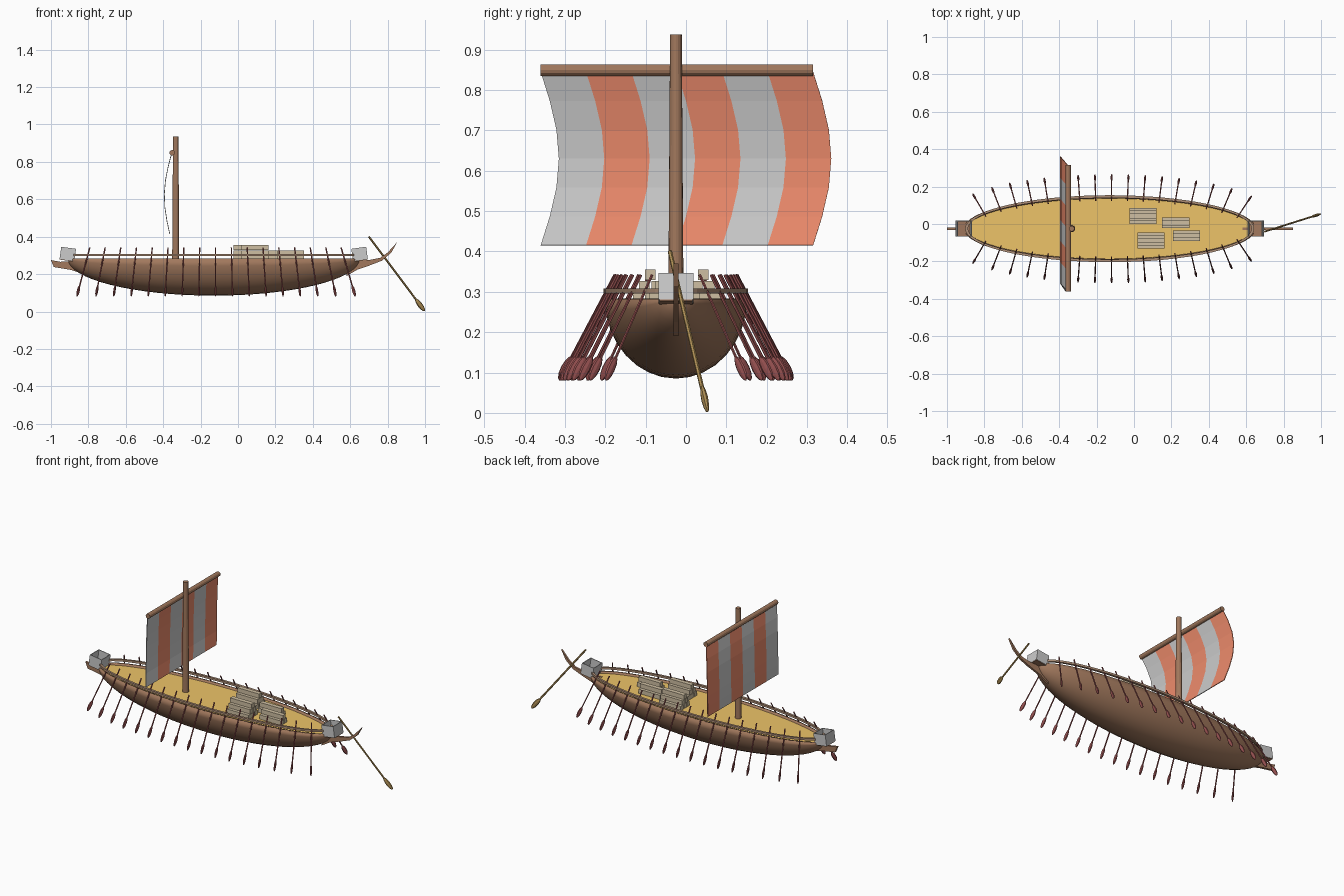
import bpy, bmesh, math
from mathutils import Vector, Matrix

if "Cube" in bpy.data.objects:
    bpy.data.objects.remove(bpy.data.objects["Cube"])

CX, CY, ZT = -0.13, -0.025, 0.282      # hull centre and rim height
A, B, D = 0.78, 0.176, 0.197           # hull half length, half beam, depth


def mat(name, r, g, b):
    m = bpy.data.materials.new(name)
    m.diffuse_color = (r, g, b, 1)
    m.use_nodes = True
    m.node_tree.nodes["Principled BSDF"].inputs["Base Color"].default_value = m.diffuse_color
    return m


WOOD = mat("dark_wood", 0.36, 0.19, 0.11)
RAIL = mat("rail_wood", 0.42, 0.27, 0.18)
DECK = mat("deck_wood", 0.85, 0.55, 0.14)
OAR = mat("oar_red", 0.30, 0.08, 0.08)
STEER = mat("steering_wood", 0.42, 0.27, 0.09)
TAN = mat("cargo_wood", 0.62, 0.52, 0.36)
RED = mat("sail_red", 0.85, 0.26, 0.15)
GREY = mat("sail_grey", 0.8, 0.8, 0.8)


def finish(bm, name, *mats, smooth=False):
    bmesh.ops.recalc_face_normals(bm, faces=bm.faces)
    me = bpy.data.meshes.new(name)
    bm.to_mesh(me)
    bm.free()
    for m in mats:
        me.materials.append(m)
    for p in me.polygons:
        p.use_smooth = smooth
    ob = bpy.data.objects.new(name, me)
    bpy.context.collection.objects.link(ob)
    return ob


def solidify(ob, t, offset):
    mod = ob.modifiers.new("thickness", "SOLIDIFY")
    mod.thickness, mod.offset = t, offset


def rod(bm, p, q, r1, r2, n=12):
    p, q = Vector(p), Vector(q)
    m = Matrix.Translation((p + q) / 2) @ (q - p).to_track_quat('Z', 'Y').to_matrix().to_4x4()
    bmesh.ops.create_cone(bm, cap_ends=True, segments=n, radius1=r1, radius2=r2,
                          depth=(q - p).length, matrix=m)


def box(bm, c, s, rot=Matrix.Identity(4)):
    bmesh.ops.create_cube(bm, size=1, matrix=Matrix.Translation(c) @ rot @ Matrix.Diagonal((*s, 1)))


def oar(bm, p, q, r, length, wide, thin):
    # shaft with a flattened leaf blade at the end q
    p, q = Vector(p), Vector(q)
    d = (q - p).normalized()
    rod(bm, p, q - d * length * 0.5, r, r, 6)
    m = Matrix.Translation(q - d * length / 2) @ d.to_track_quat('Z', 'Y').to_matrix().to_4x4()
    bmesh.ops.create_uvsphere(bm, u_segments=8, v_segments=6, radius=1,
                              matrix=m @ Matrix.Diagonal((thin, wide, length / 2, 1)))


def fin(name, pts, width):
    # side profile in x-z, extruded across the ship
    bm = bmesh.new()
    f = bm.faces.new([bm.verts.new((x, CY - width / 2, z)) for x, z in pts])
    ext = bmesh.ops.extrude_face_region(bm, geom=[f])
    bmesh.ops.translate(bm, vec=(0, width, 0),
                        verts=[v for v in ext["geom"] if isinstance(v, bmesh.types.BMVert)])
    return finish(bm, name, WOOD)


# hull: lower half of a long ellipsoid, hollow
bm = bmesh.new()
m = Matrix.Translation((CX, CY, ZT)) @ Matrix.Diagonal((A, B, D, 1)) @ Matrix.Rotation(math.pi / 2, 4, 'Y')
bmesh.ops.create_uvsphere(bm, u_segments=32, v_segments=32, radius=1, matrix=m)
bmesh.ops.bisect_plane(bm, geom=bm.verts[:] + bm.edges[:] + bm.faces[:], dist=1e-5,
                       plane_co=(0, 0, ZT), plane_no=(0, 0, 1), clear_outer=True)
solidify(finish(bm, "hull", WOOD, smooth=True), 0.014, -1)

# deck
bm = bmesh.new()
bmesh.ops.create_circle(bm, cap_ends=True, segments=64, radius=1,
                        matrix=Matrix.Translation((CX, CY, 0.272)) @ Matrix.Diagonal((A - .015, B - .01, 1, 1)))
finish(bm, "deck", DECK)

# rail: thin rectangular loop floating over the rim
bm = bmesh.new()
N, rings = 64, []
for i in range(N):
    t = 2 * math.pi * i / N
    rings.append([bm.verts.new((CX + (A - .01 + o) * math.cos(t), CY + (B + o) * math.sin(t), z))
                  for o, z in ((-.012, .296), (.003, .296), (.003, .308), (-.012, .308))])
for i in range(N):
    a, b = rings[i], rings[(i + 1) % N]
    for k in range(4):
        bm.faces.new((a[k], b[k], b[(k + 1) % 4], a[(k + 1) % 4]))
finish(bm, "rail", RAIL)

# bow ram and rising stern post
fin("bow_ram", [(-1, .275), (-.95, .266), (-.86, .272), (-.84, .205), (-.89, .222), (-.985, .238)], 0.014)
fin("stern_post", [(.58, .275), (.70, .275), (.76, .287), (.80, .315), (.85, .37),
                   (.82, .315), (.77, .272), (.70, .245), (.64, .225), (.58, .19)], 0.012)

# tilted open castles at both ends, with wooden floors
for name, x, s in (("bow", -0.91, 1), ("stern", 0.65, -1)):
    rot = Matrix.Rotation(math.radians(8) * s, 4, 'Y')
    base = Matrix.Translation((x, CY, 0.308)) @ rot
    bm = bmesh.new()
    for k in (-1, 1):
        box(bm, base @ Vector((k * .038, 0, 0)), (.004, .086, .066), rot)
        box(bm, base @ Vector((0, k * .041, 0)), (.08, .004, .066), rot)
    finish(bm, name + "_castle_walls")
    bm = bmesh.new()
    box(bm, base @ Vector((0, 0, -.03)), (.078, .082, .012), rot)
    finish(bm, name + "_castle_floor", WOOD)

# mast and yard
bm = bmesh.new()
rod(bm, (-.333, CY, .262), (-.333, CY, .937), .019, .0145, 16)
finish(bm, "mast", WOOD)
bm = bmesh.new()
rod(bm, (-.352, -.36, .849), (-.352, .315, .849), .0145, .0145, 12)
finish(bm, "yard", WOOD)

# striped sail, bellied forward and drifting sideways
bm = bmesh.new()
ROWS, COLS = 6, 6
grid = []
for r in range(ROWS + 1):
    t = r / ROWS
    belly = math.sin(math.pi * t)
    grid.append([bm.verts.new((-.355 - .01 * t - .034 * belly,
                               -.36 + .675 * c / COLS + .045 * belly,
                               .845 - .43 * t)) for c in range(COLS + 1)])
for r in range(ROWS):
    for c in range(COLS):
        f = bm.faces.new((grid[r][c], grid[r][c + 1], grid[r + 1][c + 1], grid[r + 1][c]))
        f.material_index = c % 2
solidify(finish(bm, "sail", GREY, RED), 0.004, 0)

# rowing oars: 17 a side, fanned along the hull normal
for side, label in ((-1, "right"), (1, "left")):
    bm = bmesh.new()
    for i in range(17):
        dx = -0.675 + i * 1.37 / 16
        y = B * math.sqrt(1 - (dx / A) ** 2)
        n = Vector((dx / A ** 2 * 1.5, y / B ** 2, 0)).normalized()
        n.y *= side
        edge = Vector((CX + dx, CY + side * y, 0))
        oar(bm, edge - n * .025 + Vector((0, 0, .342)),
            edge + n * .113 + Vector((0, 0, .08)), .0038, .068, .012, .006)
    finish(bm, label + "_oars", OAR)

# steering oar over the stern
bm = bmesh.new()
oar(bm, (.70, -.04, .40), (.998, .054, .002), .0055, .085, .014, .008)
finish(bm, "steering_oar", STEER)

# cargo: pyramids of squared timber (x, y, timbers in bottom row)
for i, (x, y, n) in enumerate(((.048, .043, 3), (.223, .006, 2), (.09, -.088, 3), (.28, -.062, 2))):
    bm = bmesh.new()
    for row in range(n):
        cnt = n - row
        for k in range(cnt):
            box(bm, (x, y + (k - (cnt - 1) / 2) * .03, .286 + row * .028), (.145, .026, .026))
    finish(bm, f"timber_stack_{i + 1}", TAN)
